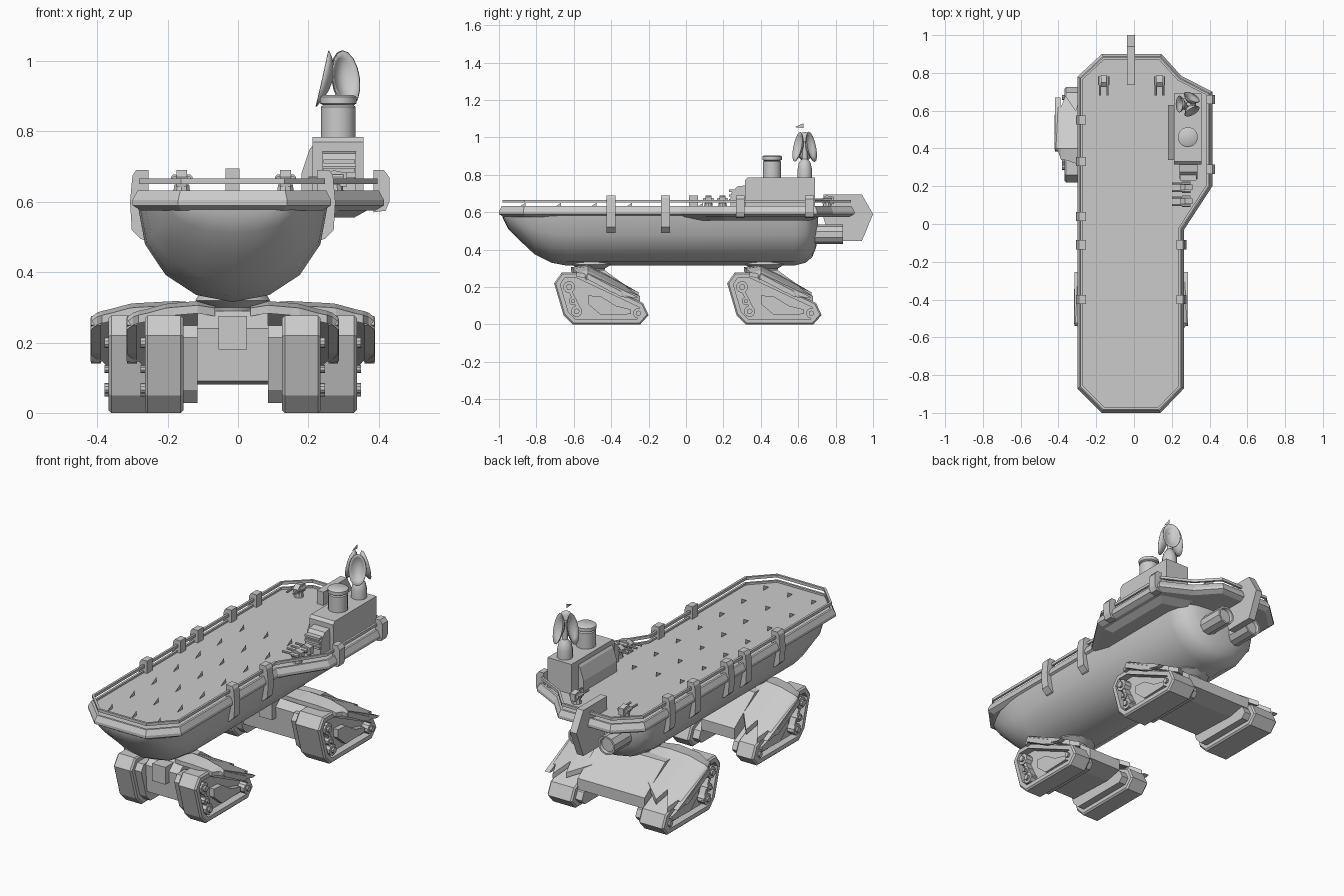
import bpy, bmesh, math
from mathutils import Vector

if "Cube" in bpy.data.objects:
    bpy.data.objects.remove(bpy.data.objects["Cube"])

CX = -0.015  # hull centre line


def mesh(name, verts, faces, smooth=None):
    bm = bmesh.new()
    vs = [bm.verts.new(v) for v in verts]
    for f in faces:
        bm.faces.new([vs[i] for i in f])
    bmesh.ops.recalc_face_normals(bm, faces=bm.faces)
    me = bpy.data.meshes.new(name)
    bm.to_mesh(me)
    bm.free()
    ob = bpy.data.objects.new(name, me)
    bpy.context.collection.objects.link(ob)
    if smooth:
        bpy.context.view_layer.objects.active = ob
        bpy.ops.object.select_all(action='DESELECT')
        ob.select_set(True)
        bpy.ops.object.shade_smooth_by_angle(angle=math.radians(smooth))
    return ob


def loft(name, rings, smooth=None, closed=False):
    n, m = len(rings[0]), len(rings)
    verts = [v for r in rings for v in r]
    faces = [(i * n + j, i * n + (j + 1) % n, (i + 1) % m * n + (j + 1) % n, (i + 1) % m * n + j)
             for i in range(m if closed else m - 1) for j in range(n)]
    if not closed:
        faces += [tuple(range(n)), tuple(range((m - 1) * n, m * n))]
    return mesh(name, verts, faces, smooth)


def place(pts, axis, t):
    k = 'xyz'.index(axis)
    return [tuple(list(p[:k]) + [t] + list(p[k:])) for p in pts]


def prism(name, pts, axis, a, b, smooth=None):
    return loft(name, [place(pts, axis, a), place(pts, axis, b)], smooth)


def box(name, x0, x1, y0, y1, z0, z1):
    return prism(name, [(x0, y0), (x1, y0), (x1, y1), (x0, y1)], 'z', z0, z1)


def circle(a, b, r, n):
    return [(a + r * math.cos(2 * math.pi * (i + .5) / n), b + r * math.sin(2 * math.pi * (i + .5) / n))
            for i in range(n)]


def turned(name, a, b, axis, prof, n=16, smooth=35):
    return loft(name, [place(circle(a, b, r, n), axis, t) for r, t in prof], smooth)


def inset(pts, d):
    out, n = [], len(pts)
    for i in range(n):
        p0, p, p1 = (Vector(pts[(i + k) % n]) for k in (-1, 0, 1))
        e1, e2 = (p - p0).normalized(), (p1 - p).normalized()
        n1, n2 = Vector((-e1.y, e1.x)), Vector((-e2.y, e2.x))
        out.append(tuple(p + (n1 + n2) * d / (1 + n1.dot(n2))))
    return out


# Hull: half-round sections lofted bow to stern (y, half width, keel z)
stations = [(-.98, .15, .57), (-.95, .18, .51), (-.89, .215, .45), (-.81, .25, .375), (-.72, .265, .33),
            (-.64, .27, .315), (.58, .27, .315), (.64, .255, .33), (.675, .22, .36), (.695, .17, .41), (.705, .1, .46)]
rings = []
for y, w, zk in stations:
    rings.append([(CX + w * math.cos(math.pi * i / 8), y, .59 - (.59 - zk) * math.sin(math.pi * i / 8) ** .95)
                  for i in range(9)])
loft("hull", rings, 50)

# Deck slab with bevelled rim, and the guard rail above it
outline = [(-.17, -1), (.14, -1), (.265, -.87), (.265, -.03), (.415, .2), (.415, .7), (.25, .785),
           (.145, .9), (-.17, .9), (-.3, .78), (-.3, -.87)]
loft("deck", [place(inset(outline, d), 'z', z) for d, z in
              [(.025, .575), (0, .59), (0, .605), (.014, .632), (.026, .632), (.026, .622)]])
loft("guard_rail", [place(inset(outline, d), 'z', z) for d, z in
                    [(.018, .651), (.018, .666), (.03, .666), (.03, .651)]], closed=True)
# Sponson under the widened deck
loft("sponson", [place([(.2, -.02), (.25, -.02), (.37, .19), (.37, .66), (.2, .72)], 'z', .577),
                 place([(.2, .06), (.23, .06), (.33, .22), (.33, .62), (.2, .66)], 'z', .555)])

# Rail clips: long ones hug the hull, short ones sit on the widened deck
clip = [(-.285, .675), (-.275, .69), (-.24, .69), (-.24, .61), (-.235, .485), (-.262, .495), (-.287, .52), (-.292, .6)]
for s, ys in ((1, (.55, .33, .04, -.11, -.4)), (-1, (-.11, -.4))):
    for y in ys:
        prism("rail_clip", [(CX + s * x, z) for x, z in clip], 'y', y - .024, y + .024)
short = [(.385, .57), (.42, .575), (.43, .6), (.43, .67), (.415, .69), (.385, .69)]
for y in (.29, .66):
    prism("short_rail_clip", short, 'y', y - .024, y + .024)

# Stern fin and thrusters
prism("stern_fin", [(.735, .57), (.775, .445), (.94, .445), (1, .59), (.94, .695), (.735, .695)], 'x', -.036, .004)
for s in (-1, 1):
    turned("thruster", CX + s * .09, .482, 'y', [(.052, .6), (.052, .84), (.042, .84), (.038, .825)], 10)

# Deck house
prism("deck_house", [(.32, .6), (.69, .6), (.69, .785), (.33, .785), (.315, .77)], 'x', .212, .357)
prism("house_front", [(.237, .61), (.33, .61), (.33, .745), (.275, .738), (.24, .7)], 'x', .24, .335)
prism("house_side", [(.18, .6), (.22, .6), (.22, .77), (.203, .748), (.18, .68)], 'y', .34, .63)
for z in (.665, .69, .715):
    box("house_slat", .243, .332, .23, .26, z - .006, z + .006)
turned("funnel", .285, .46, 'z', [(.05, .78), (.05, .87), (.044, .875), (.053, .88), (.053, .898), (.044, .904)])

# Radar: mast plus three concave dishes facing outwards
turned("radar_mast", .29, .635, 'z', [(.04, .78), (.04, .83), (.032, .865), (.015, .885), (.012, .98)], 12)
for k in range(3):
    a = math.pi + k * 2 * math.pi / 3
    o, t = Vector((math.cos(a), math.sin(a), 0)), Vector((-math.sin(a), math.cos(a), 0))
    verts, faces, n = [Vector((.285, .635, .95)) + o * .014], [], 16
    for rho in (.4, .75, 1):
        for i in range(n):
            u, v = rho * math.cos(2 * math.pi * i / n), rho * math.sin(2 * math.pi * i / n)
            verts.append(verts[0] + o * (.03 * rho * rho - .018 * v) + t * .045 * u + Vector((0, 0, .08 * v)))
    for i in range(n):
        j = (i + 1) % n
        faces.append((0, 1 + i, 1 + j))
        faces += [(1 + r * n + i, 1 + r * n + n + i, 1 + r * n + n + j, 1 + r * n + j) for r in (0, 1)]
    dish = mesh("radar_dish", verts, faces, 40)
    dish.modifiers.new("thickness", 'SOLIDIFY').thickness = .003
mesh("radar_vane", [(.285, .58, 1.055), (.285, .628, 1.05), (.285, .628, 1.075)], [(0, 1, 2)])


# Small twin deck guns
def gun(x, y, angle):
    parts = [turned("gun_mount", 0, 0, 'z', [(.026, .62), (.022, .65)], 10),
             prism("gun_body", [(-.035, .643), (.025, .643), (.03, .67), (.005, .69), (-.035, .682)], 'x', -.015, .015)]
    for s in (-1, 1):
        parts.append(turned("gun_barrel", s * .02, .667, 'y', [(.011, -.025), (.011, .02), (.006, .02), (.006, .075)], 8))
        parts[-1].location.z = 0
    for p in parts:
        p.location = (x, y, 0)
        p.rotation_euler.z = angle


for x in (-.16, .135):
    gun(x, .755, math.pi)
for y in (.12, .195):
    gun(.275, y, math.pi / 2)

# Tie-down fins on the deck
for x in (-.16, -.015, .13):
    for i in range(7):
        y = -.88 + .19 * i
        mesh("deck_fin", [(x, y - .022, .622), (x, y + .022, .65), (x, y + .022, .622)], [(0, 1, 2)])

# Track bogies: front pair narrow, rear pair wide
track = [(-.2, .05), (-.15, 0), (.21, 0), (.255, .05), (.225, .115), (-.12, .277), (-.21, .277), (-.25, .22)]
for label, yc, wide in (("front", -.455, 0), ("rear", .47, .103)):
    def at(pts):
        return [(yc + y, z) for y, z in pts]
    # axle body, nose block, and swivel joining it to the hull
    body = [(-.17, .09), (.1, .08), (.2, .1), (.2, .16), (.02, .29), (-.12, .29), (-.18, .24)]
    prism(label + "_axle_body", at(body), 'x', CX - .1 - wide, CX + .1 + wide)
    box(label + "_nose", CX - .04, CX + .04, yc - .21, yc - .1, .18, .275)
    turned(label + "_swivel", CX, yc - .05, 'z', [(.06, .26), (.075, .3), (.11, .32), (.1, .335)], 12)
    for s in (-1, 1):
        def X(d):
            return CX + s * d
        x0, x1 = .14 + wide * .6, .25 + wide
        # belt with recessed sides
        loft(label + "_track", [place(at(inset(track, d)), 'x', X(x)) for d, x in
                                [(.03, x0 + .02), (.03, x0), (.008, x0), (0, x0 + .008), (0, x1 - .008),
                                 (.008, x1), (.03, x1), (.03, x1 - .04)]])
        prism(label + "_inner_track", at(inset(track, .028)), 'x', X(.1 + wide * .6), X(x0 + .03))
        # wheels, frame and strut inside the belt
        for y, z, r in ((-.17, .2, .032), (-.13, .07, .03), (-.15, .125, .022), (.2, .06, .028)):
            turned(label + "_wheel", yc + y, z, 'x',
                   [(r, X(x1 - .05)), (r, X(x1)), (r * .5, X(x1)), (r * .5, X(x1 + .012))], 10)
        prism(label + "_frame", at([(-.07, .11), (-.07, .155), (0, .15), (.08, .1), (.16, .08), (.16, .055), (0, .05)]),
              'x', X(x1 - .05), X(x1 - .012))
        prism(label + "_strut", at([(-.19, .21), (-.175, .22), (-.1, .07), (-.115, .06)]),
              'x', X(x1 - .05), X(x1 - .005))
        # armoured fender with a stepped trailing edge (x, start, end, top z)
        w = wide
        cuts = [(.05, -.14, .06, .31), (.1 + w * .6, -.16, .12, .318), (.17 + w, -.15, .2, .312), (.19 + w, -.15, .13, .31),
                (.245 + w, -.13, .21, .295), (.268 + w, -.13, .15, .29), (.283 + w, -.09, .15, .285), (.302 + w, -.075, .11, .27)]
        rings = []
        for x, ya, ye, z in cuts:
            ze = z - .5 * (ye + .08)
            rings.append(place(at([(ya, z - .012), (-.07, z), (ye, ze), (ye, ze - .028), (-.07, z - .03), (ya, z - .035)]),
                               'x', X(x)))
        loft(label + "_fender", rings)
        # outer fender skirt
        prism(label + "_skirt", at([(-.085, .25), (-.07, .275), (.2, .145), (.18, .14), (.06, .17)]),
              'x', X(.272 + w), X(.3 + w))
